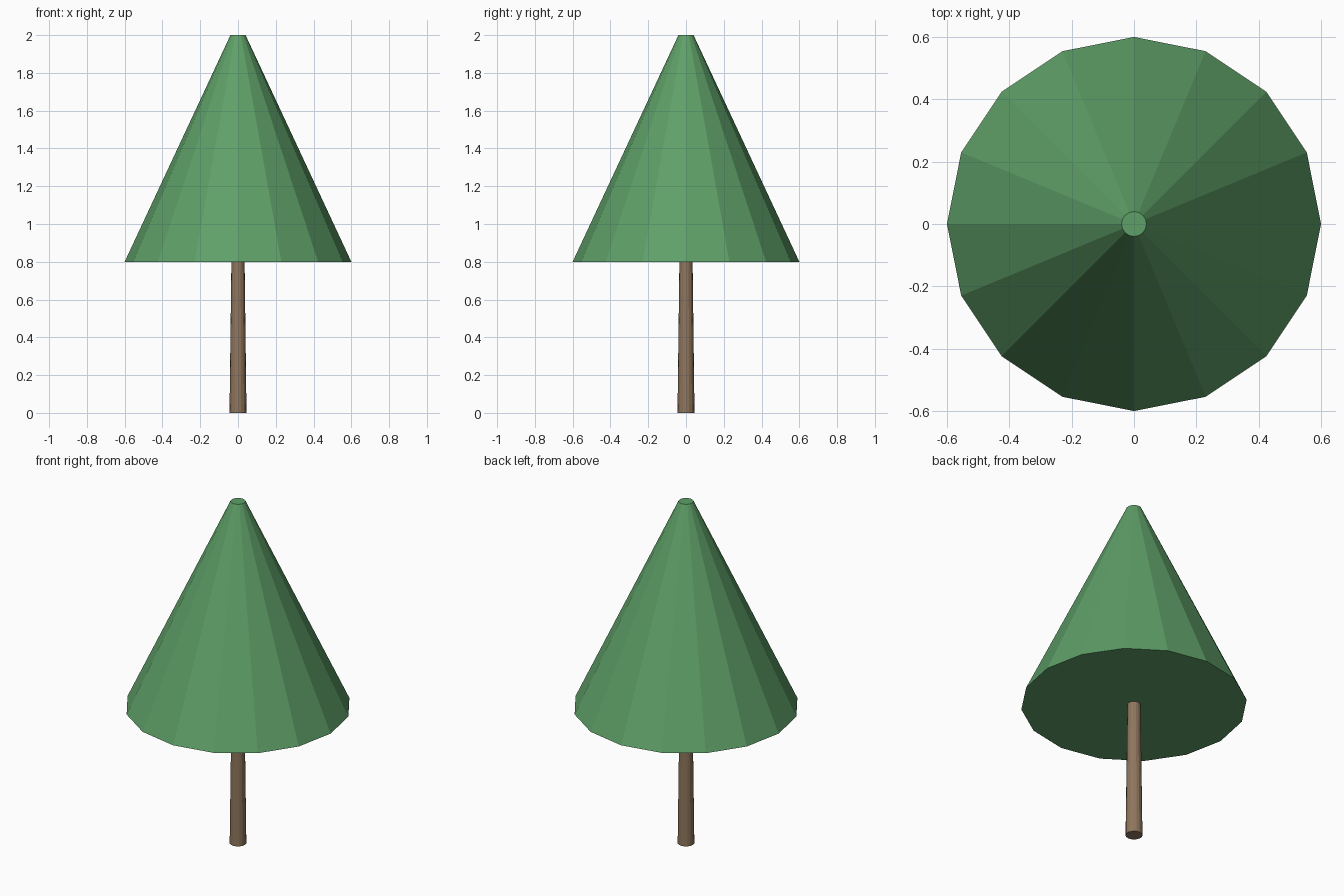
import bpy

if "Cube" in bpy.data.objects:
    bpy.data.objects.remove(bpy.data.objects["Cube"])


def material(name, rgb):
    mat = bpy.data.materials.new(name)
    mat.diffuse_color = (*rgb, 1.0)
    mat.use_nodes = True
    mat.node_tree.nodes["Principled BSDF"].inputs["Base Color"].default_value = mat.diffuse_color
    return mat


def tapered(name, bottom_radius, top_radius, z0, z1, mat):
    """Flat-shaded 16-sided frustum standing between two heights."""
    bpy.ops.mesh.primitive_cone_add(
        vertices=16, radius1=bottom_radius, radius2=top_radius,
        depth=z1 - z0, location=(0, 0, (z0 + z1) / 2))
    obj = bpy.context.object
    obj.name = name
    obj.data.materials.append(mat)
    return obj


leaf_green = material("leaf green", (0.114, 0.352, 0.138))
bark_brown = material("bark brown", (0.275, 0.18, 0.11))

# Slim trunk, slightly narrower at the top
tapered("trunk", 0.045, 0.035, 0.0, 0.8, bark_brown)

# Cone of foliage with a small flat tip
tapered("foliage", 0.6, 0.04, 0.8, 2.0, leaf_green)
